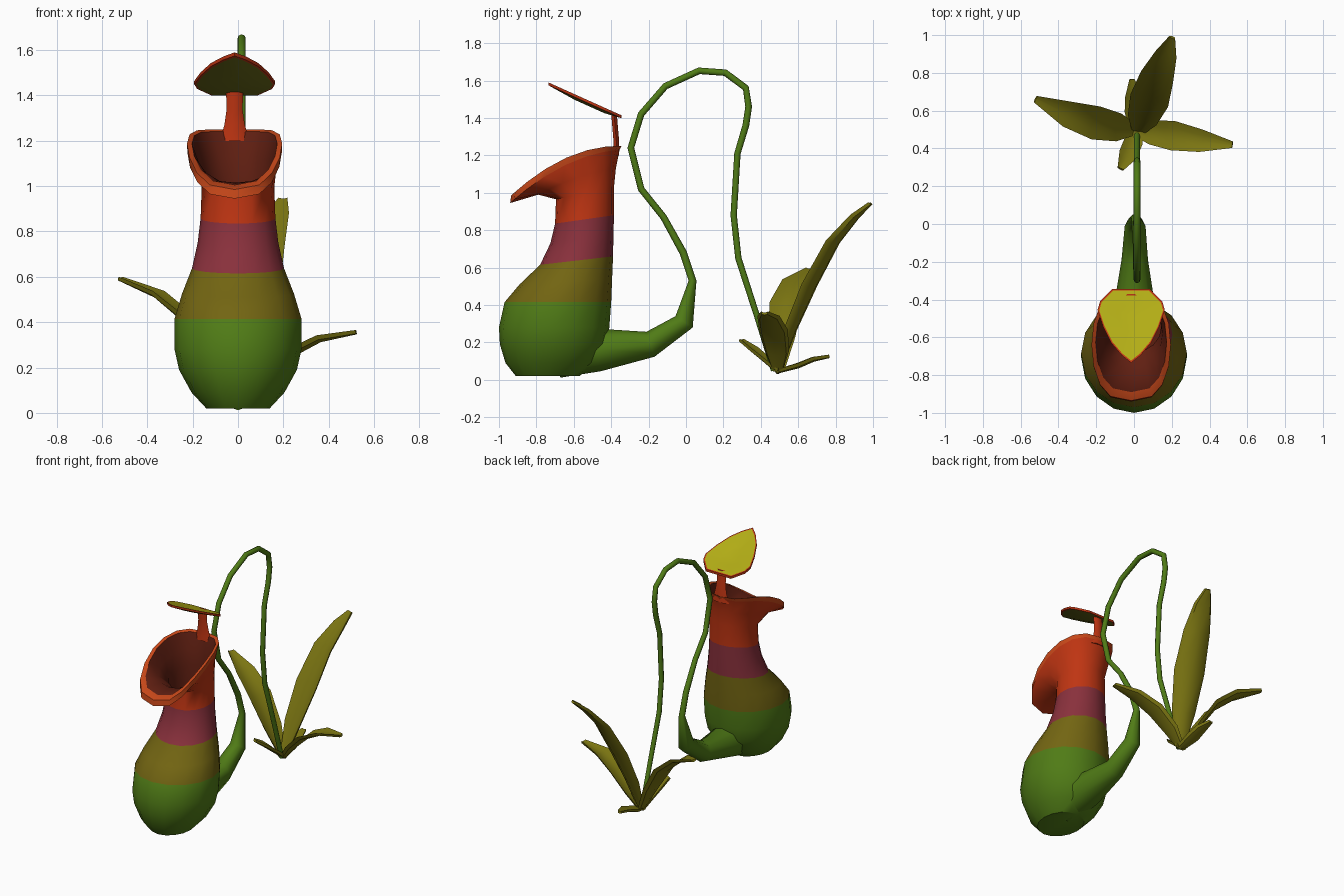
import bpy, bmesh
from math import sin, cos, pi, radians
from mathutils import Vector as V


def mat(name, r, g, b):
    m = bpy.data.materials.new(name)
    m.diffuse_color = (r, g, b, 1)
    return m


GREEN = mat("green", 0.08, 0.2, 0.008)
OLIVE = mat("olive", 0.17, 0.13, 0.006)
PURPLE = mat("purple", 0.25, 0.03, 0.045)
RED = mat("red", 0.52, 0.035, 0.006)
RIM = mat("rim_orange", 0.58, 0.065, 0.01)
INSIDE = mat("inside_dark_red", 0.12, 0.014, 0.006)
LEAF = mat("leaf_olive", 0.2, 0.18, 0.006)
YELLOW = mat("lid_yellow", 0.45, 0.42, 0.008)
UNDER = mat("lid_underside", 0.15, 0.15, 0.01)


def loft(name, rings, mats, smooth=40):
    """Skin closed rings in order; mats gives one material per band."""
    slots = list(dict.fromkeys(mats))
    bm = bmesh.new()
    vs = [[bm.verts.new(p) for p in ring] for ring in rings]
    n = len(vs[0])
    for k in range(len(vs) - 1):
        for i in range(n):
            j = (i + 1) % n
            f = bm.faces.new((vs[k][i], vs[k][j], vs[k + 1][j], vs[k + 1][i]))
            f.material_index = slots.index(mats[k])
    bm.faces.new(vs[0][::-1]).material_index = slots.index(mats[0])
    bm.faces.new(vs[-1]).material_index = slots.index(mats[-1])
    bmesh.ops.recalc_face_normals(bm, faces=bm.faces)
    me = bpy.data.meshes.new(name)
    bm.to_mesh(me)
    bm.free()
    for m in slots:
        me.materials.append(m)
    me.shade_smooth()
    me.set_sharp_from_angle(angle=radians(smooth))
    ob = bpy.data.objects.new(name, me)
    bpy.context.collection.objects.link(ob)
    return ob


# Pitcher: tilted oval rings from base up, over the lip and down inside
def oval(yf, zf, yb, zb, hx, bulge=0, power=1.0, cx=0, n=16):
    pts = []
    for i in range(n):
        a = 2 * pi * i / n
        t, s = (1 - cos(a)) / 2, sin(a)
        x = hx * abs(s) ** power * (1 if s > 0 else -1)
        pts.append((cx + x, yf + (yb - yf) * t, zf + (zb - zf) * t + bulge * s * s))
    return pts


pitcher = [
    (-0.91, 0.02, -0.57, 0.02, 0.14),
    (-0.965, 0.09, -0.48, 0.09, 0.205),
    (-0.995, 0.19, -0.425, 0.19, 0.26),
    (-1.0, 0.28, -0.41, 0.28, 0.28),
    (-0.97, 0.415, -0.40, 0.415, 0.28),
    (-0.89, 0.51, -0.395, 0.54, 0.247),
    (-0.78, 0.615, -0.39, 0.66, 0.203),
    (-0.725, 0.73, -0.388, 0.77, 0.178),
    (-0.70, 0.835, -0.385, 0.88, 0.165),
    (-0.695, 0.965, -0.385, 1.03, 0.16),
    (-0.79, 0.99, -0.375, 1.13, 0.18, 0.02, 0.85, -0.01),
    (-0.94, 0.945, -0.355, 1.23, 0.208, 0.06, 0.68, -0.015),
    (-0.935, 0.985, -0.345, 1.25, 0.21, 0.07, 0.68, -0.015),
    (-0.89, 1.005, -0.365, 1.24, 0.188, 0.065, 0.7, -0.015),
    (-0.77, 1.015, -0.392, 1.13, 0.16, 0.02, 0.85, -0.01),
    (-0.68, 0.965, -0.40, 1.03, 0.145),
    (-0.685, 0.835, -0.40, 0.88, 0.15),
    (-0.76, 0.62, -0.41, 0.66, 0.185),
]
loft("pitcher", [oval(*r) for r in pitcher],
     [GREEN] * 4 + [OLIVE] * 2 + [PURPLE] * 2 + [RED] * 3 + [RIM] * 2 + [INSIDE] * 4)

# Tendril: tapering tube (y, z, radius) from under the pitcher to the leaves
path = [(-0.69, 0.125, 0.115), (-0.47, 0.16, 0.115), (-0.19, 0.19, 0.07),
        (-0.01, 0.31, 0.055), (0.035, 0.53, 0.021), (-0.015, 0.68, 0.02),
        (-0.12, 0.87, 0.018), (-0.24, 1.02, 0.018), (-0.295, 1.24, 0.018),
        (-0.24, 1.42, 0.018), (-0.11, 1.57, 0.018), (0.07, 1.652, 0.018),
        (0.21, 1.642, 0.018), (0.32, 1.56, 0.018), (0.335, 1.46, 0.018),
        (0.32, 1.36, 0.018), (0.275, 1.21, 0.017), (0.255, 0.88, 0.017),
        (0.28, 0.65, 0.017), (0.38, 0.34, 0.016), (0.47, 0.05, 0.016)]
rings = []
for k, (y, z, r) in enumerate(path):
    a, b = path[max(k - 1, 0)], path[min(k + 1, len(path) - 1)]
    t = V((0, b[0] - a[0], b[1] - a[1])).normalized()
    nrm = t.cross(V((1, 0, 0)))
    c = V((min(k, 8) * 0.002, y, z))
    rings.append([c + V((1, 0, 0)) * r * cos(i * pi / 4) + nrm * r * sin(i * pi / 4)
                  for i in range(8)])
loft("tendril", rings, [GREEN] * (len(path) - 1), 60)


# Leaves: cupped blades along a curved midrib (x, y, z, half width)
def leaf(name, pts, cup=0.3, thick=0.014):
    rings = []
    for k, (x, y, z, w) in enumerate(pts):
        a, b = pts[max(k - 1, 0)], pts[min(k + 1, len(pts) - 1)]
        t = (V(b[:3]) - V(a[:3])).normalized()
        s = t.cross(V((0, 0, 1))).normalized()
        n = s.cross(t)
        top = [V((x, y, z)) + s * u * w + n * cup * w * u * u for u in (-1, -0.5, 0, 0.5, 1)]
        low = [V((x, y, z)) + s * u * w + n * (cup * w * u * u - thick) for u in (0.8, 0, -0.8)]
        rings.append(top + low)
    loft(name, rings, [LEAF] * (len(pts) - 1))


leaf("tall_leaf", [(0.02, 0.49, 0.05, 0.03), (0.05, 0.57, 0.26, 0.08), (0.09, 0.68, 0.5, 0.105),
                   (0.13, 0.80, 0.73, 0.09), (0.175, 0.91, 0.87, 0.058), (0.2, 0.985, 0.945, 0.02)])
leaf("left_leaf", [(0, 0.5, 0.05, 0.03), (-0.1, 0.515, 0.22, 0.075), (-0.22, 0.54, 0.40, 0.09),
                   (-0.36, 0.585, 0.52, 0.07), (-0.52, 0.66, 0.595, 0.02)])
leaf("right_leaf", [(0.02, 0.49, 0.05, 0.03), (0.1, 0.485, 0.14, 0.065), (0.22, 0.465, 0.25, 0.078),
                    (0.36, 0.44, 0.325, 0.06), (0.52, 0.42, 0.36, 0.018)])
leaf("small_front_leaf", [(0.01, 0.5, 0.04, 0.03), (-0.005, 0.43, 0.10, 0.05),
                          (-0.035, 0.36, 0.16, 0.05), (-0.07, 0.295, 0.215, 0.02)])
leaf("small_back_leaf", [(0.01, 0.48, 0.045, 0.03), (0, 0.6, 0.075, 0.05),
                         (-0.005, 0.68, 0.11, 0.042), (-0.01, 0.765, 0.13, 0.015)])

# Lid: thin tilted shield, yellow above, red edge, olive below
half = [(0.1, -0.345), (0.165, -0.41), (0.178, -0.455), (0.15, -0.54),
        (0.105, -0.63), (0.05, -0.695)]
outline = [(x, y) for x, y in half] + [(0, -0.735)] + [(-x, y) for x, y in reversed(half)]


def lid_ring(scale, drop):
    return [(-0.015 + x * scale, -0.5 + (y + 0.5) * scale,
             1.412 + (-0.34 - (-0.5 + (y + 0.5) * scale)) * 0.45 - drop) for x, y in outline]


loft("lid", [lid_ring(0.4, 0.015), lid_ring(0.95, 0.0), lid_ring(1, 0.0), lid_ring(1, 0.015),
             lid_ring(0.95, 0.017), lid_ring(0.4, 0.03)],
     [YELLOW, RED, RED, RED, UNDER])

# Lid stalk: flat strap rising from the back of the lip
stalk = [(-0.372, 1.20, 0.065), (-0.372, 1.27, 0.045), (-0.378, 1.34, 0.035), (-0.385, 1.425, 0.038)]
loft("lid_stalk", [[(-0.015 + sx * w, y + sy * 0.015, z)
                    for sx, sy in ((-1, 0), (-0.5, -1), (0.5, -1), (1, 0), (0.5, 1), (-0.5, 1))]
                   for y, z, w in stalk], [RED] * 3)
